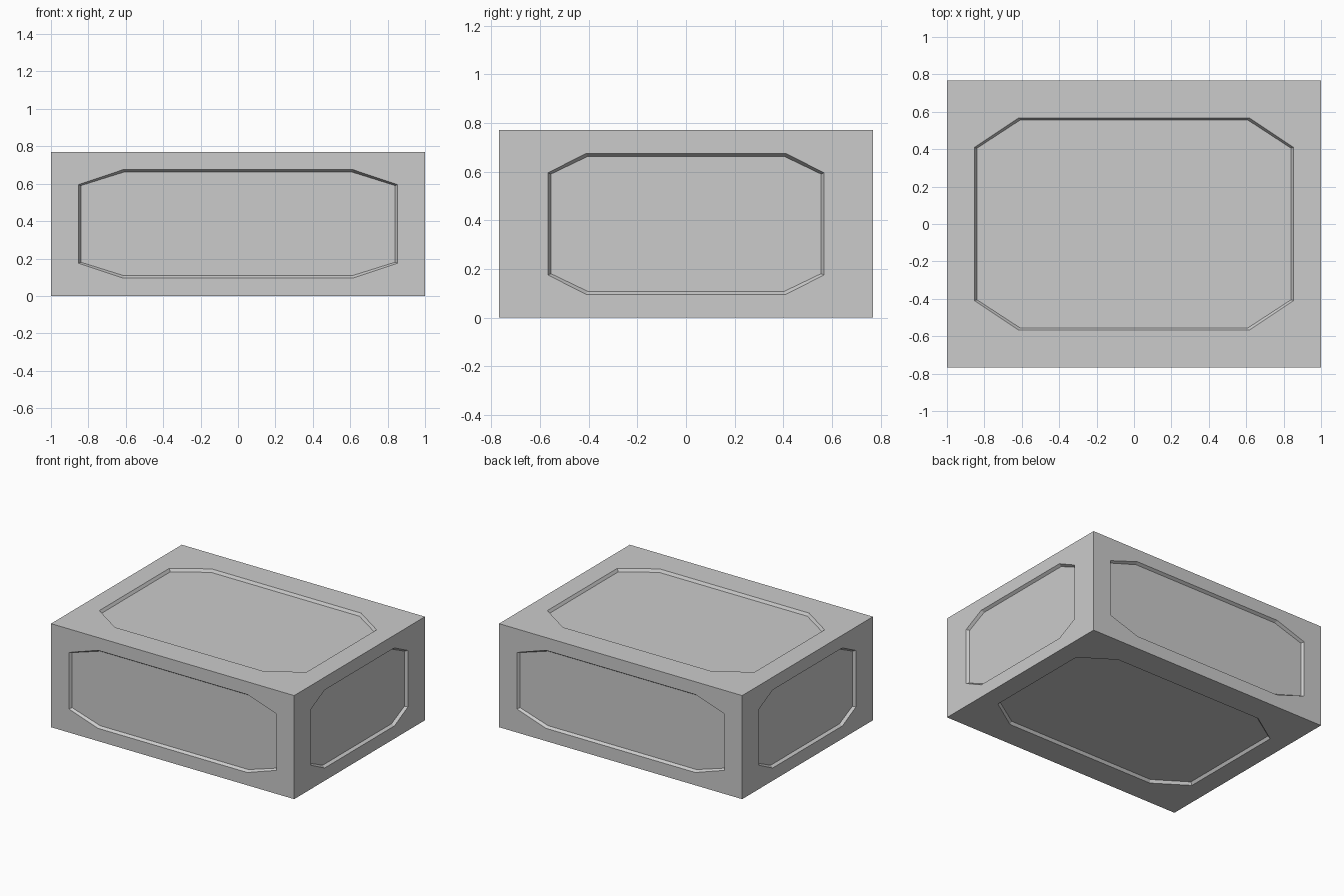
import bpy, bmesh
from mathutils import Vector

if "Cube" in bpy.data.objects:
    bpy.data.objects.remove(bpy.data.objects["Cube"])

HALF = Vector((1.0, 0.768, 0.385))      # half size of the crate
OUTER = Vector((0.853, 0.568, 0.29))    # half extent of recess rim, per axis
CHAMFER = Vector((0.615, 0.41, 0.21))   # where the rim's cut corners begin
STEP = 0.013                            # slope width of the recess wall
DEPTH = 0.02                            # recess depth

bm = bmesh.new()


def octagon(u, v, shrink):
    """Eight rim points, two per quadrant, counter-clockwise."""
    a, b = OUTER[u] - shrink, OUTER[v] - shrink
    c, d = CHAMFER[u] - shrink * 0.4, CHAMFER[v] - shrink * 0.4
    return [(a, d), (c, b), (-c, b), (-a, d), (-a, -d), (-c, -b), (c, -b), (a, -d)]


def panel(axis, sign):
    """One crate side: flat border, sloped recess wall and sunken panel."""
    u, v = (axis + 1) % 3, (axis + 2) % 3

    def vert(p, w):
        co = Vector((0, 0, HALF.z))
        co[u] += p[0]
        co[v] += p[1]
        co[axis] += sign * w
        return bm.verts.new(co)

    w = HALF[axis]
    corners = [vert((sx * HALF[u], sy * HALF[v]), w)
               for sx, sy in ((1, 1), (-1, 1), (-1, -1), (1, -1))]
    rim = [vert(p, w) for p in octagon(u, v, 0)]
    floor = [vert(p, w - DEPTH) for p in octagon(u, v, STEP)]
    faces = [floor]
    for i in range(4):
        a, b, c = rim[2 * i], rim[2 * i + 1], rim[(2 * i + 2) % 8]
        faces.append([corners[i], b, a])
        faces.append([corners[i], corners[(i + 1) % 4], c, b])
    for i in range(8):
        j = (i + 1) % 8
        faces.append([rim[i], rim[j], floor[j], floor[i]])
    for f in faces:
        bm.faces.new(f)


# Six sides
for axis in range(3):
    for sign in (-1, 1):
        panel(axis, sign)

# Weld the sides into one closed crate
bmesh.ops.remove_doubles(bm, verts=bm.verts[:], dist=1e-4)
bmesh.ops.recalc_face_normals(bm, faces=bm.faces[:])
mesh = bpy.data.meshes.new("panelled_crate")
bm.to_mesh(mesh)
bm.free()
crate = bpy.data.objects.new("panelled_crate", mesh)
bpy.context.collection.objects.link(crate)
